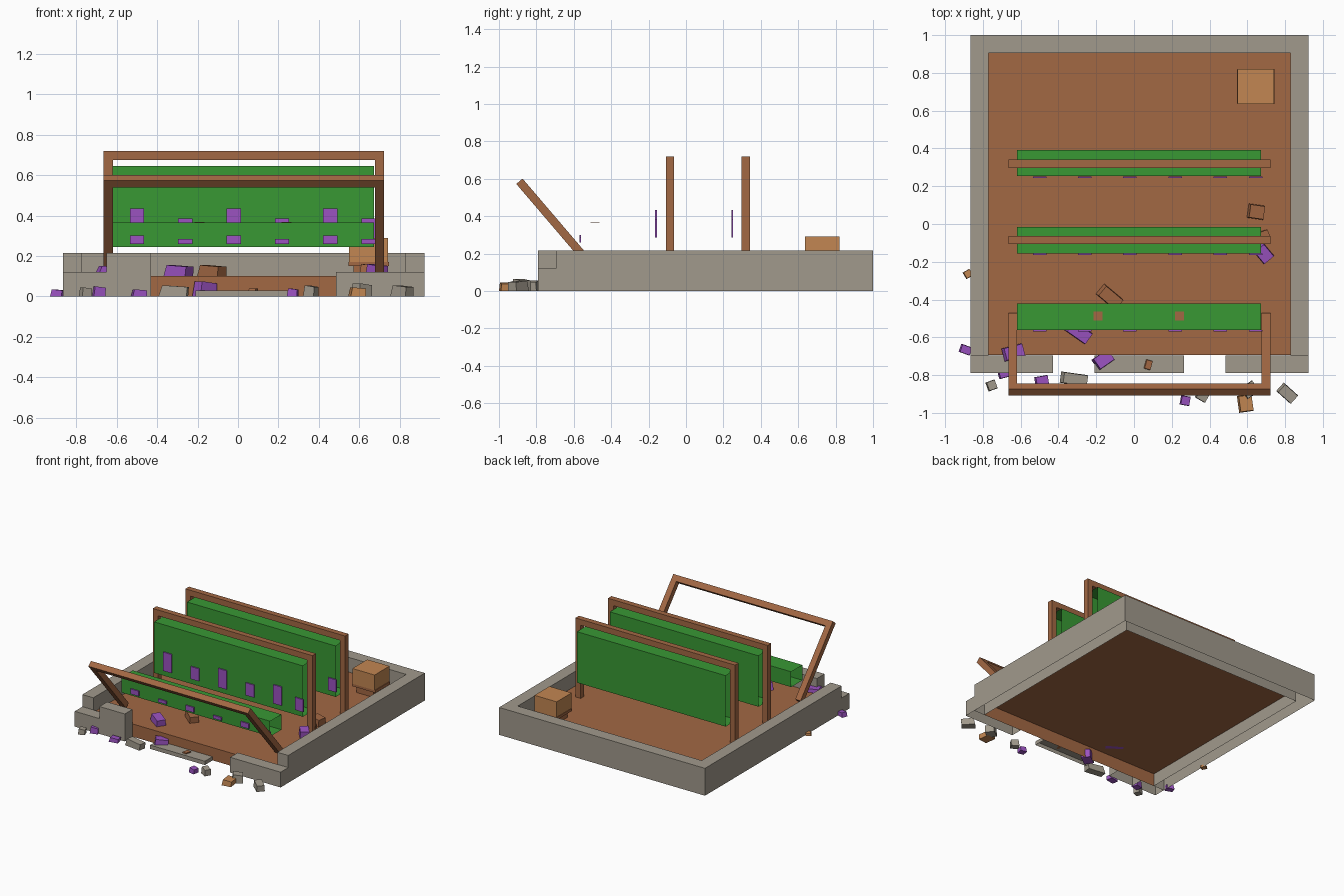
import bpy
import bmesh
import math
from mathutils import Matrix, Vector

cube = bpy.data.objects.get("Cube")
if cube:
    bpy.data.objects.remove(cube, do_unlink=True)


def material(name, rgb):
    m = bpy.data.materials.new(name)
    m.use_nodes = True
    m.diffuse_color = (*rgb, 1)
    m.node_tree.nodes["Principled BSDF"].inputs["Base Color"].default_value = (*rgb, 1)
    return m


STONE = material("stone grey", (0.355, 0.32, 0.262))
WOOD = material("brown wood", (0.365, 0.138, 0.057))
GREEN = material("leaf green", (0.04, 0.315, 0.034))
PURPLE = material("purple", (0.325, 0.085, 0.53))
TAN = material("light wood", (0.54, 0.24, 0.085))


def finish(name, bm, mat):
    mesh = bpy.data.meshes.new(name)
    bm.to_mesh(mesh)
    bm.free()
    mesh.materials.append(mat)
    obj = bpy.data.objects.new(name, mesh)
    bpy.context.collection.objects.link(obj)
    return obj


def add_box(bm, x, y, z):
    """Add a box to bm from (min, max) ranges."""
    size = [r[1] - r[0] for r in (x, y, z)]
    mid = Vector([(r[0] + r[1]) / 2 for r in (x, y, z)])
    mat = Matrix.Translation(mid) @ Matrix.Diagonal((*size, 1))
    return bmesh.ops.create_cube(bm, size=1, matrix=mat)["verts"]


def box(name, x, y, z, mat, drop=None):
    """Make a box; faces whose normal passes the drop rule are left out."""
    bm = bmesh.new()
    add_box(bm, x, y, z)
    if drop:
        bm.normal_update()
        gone = [f for f in bm.faces if drop(f.normal)]
        bmesh.ops.delete(bm, geom=gone, context='FACES_ONLY')
    return finish(name, bm, mat)


def is_bottom(n):
    return n.z < -0.9


# Hollow walls, open underneath: a U shape round the back and sides
LEFT, RIGHT, FRONT, BACK, TOP = -0.865, 0.923, -0.79, 1.0, 0.215
T = 0.095
FLOOR = 0.1
IN_L, IN_R, IN_F, IN_B = LEFT + T, RIGHT - T, FRONT + T, BACK - T
outline = [(LEFT, IN_F), (IN_L, IN_F), (IN_L, IN_B), (IN_R, IN_B),
           (IN_R, IN_F), (RIGHT, IN_F), (RIGHT, BACK), (LEFT, BACK)]
bm = bmesh.new()
cap = bm.faces.new([bm.verts.new((x, y, TOP)) for x, y in outline])
skirt = bmesh.ops.extrude_edge_only(bm, edges=list(cap.edges))["geom"]
for v in skirt:
    if isinstance(v, bmesh.types.BMVert):
        v.co.z = 0
bmesh.ops.recalc_face_normals(bm, faces=bm.faces)
finish("walls", bm, STONE)

# Broken front wall
front = (FRONT, IN_F)
for name, x, height in (
    ("front_wall_right_low", (LEFT, -0.65), 0.12),
    ("front_wall_tall", (-0.65, -0.43), TOP),
    ("front_wall_stub", (-0.21, 0.265), 0.03),
    ("front_wall_left_low", (0.485, RIGHT), 0.12),
):
    box(name, x, front, (0, height), STONE, is_bottom)

# Floor: a raised sheet with a front edge
box("floor", (IN_L, IN_R), (IN_F + 0.002, IN_B), (0, FLOOR), WOOD,
    lambda n: not (n.z > 0.9 or n.y < -0.9))


# Wooden frames: two posts and a top bar, foot at the object origin
def frame(name, y, z, tilt=0):
    bm = bmesh.new()
    x0, x1, w, h = -0.665, 0.722, 0.046, 0.62
    d = (-0.022, 0.022)
    add_box(bm, (x0, x0 + w), d, (0, h - w))
    add_box(bm, (x1 - w, x1), d, (0, h - w))
    add_box(bm, (x0, x1), d, (h - w, h))
    obj = finish(name, bm, WOOD)
    obj.location = (0, y, z)
    obj.rotation_euler.x = math.radians(tilt)


frame("rear_frame", 0.319, FLOOR)
frame("middle_frame", -0.085, FLOOR)
frame("fallen_frame", -0.488, 0.115, 40.5)


# Green panels are sleeves, open at both ends, with purple plates on the front
def panel(name, y, z0, z1, plate_z, tall, short):
    box(name, (-0.62, 0.672), (y, y + 0.14), (z0, z1), GREEN,
        lambda n: abs(n.x) > 0.9)
    bm = bmesh.new()
    for i, x in enumerate((-0.535, -0.296, -0.057, 0.182, 0.421, 0.61)):
        top = short if i % 2 else tall
        add_box(bm, (x, x + 0.071), (y - 0.0098, y - 0.0005),
                (plate_z, plate_z + top))
    finish(name + "_plates", bm, PURPLE)


panel("rear_panel", 0.253, 0.245, 0.645, 0.287, 0.147, 0.098)
panel("middle_panel", -0.155, 0.245, 0.645, 0.287, 0.147, 0.098)
panel("fallen_panel", -0.56, 0.245, 0.365, 0.26, 0.04, 0.025)

# Broken post ends, flush with the top of the fallen panel
for x in (-0.19, 0.24):
    box("post_stub", (x - 0.024, x + 0.024), (-0.511, -0.463), (0.363, 0.367), WOOD)

# Crate standing on a slatted base
box("crate", (0.549, 0.742), (0.635, 0.82), (0.17, 0.29), TAN)
box("crate_slat", (0.545, 0.747), (0.637, 0.818), (0.15, 0.17), WOOD)
box("crate_foot", (0.57, 0.72), (0.655, 0.80), (FLOOR, 0.15), WOOD)


# Rubble: leaning, slightly tapered blocks turned about z
def rubble(name, x, y, z, w, d, h, turn, mat):
    bm = bmesh.new()
    verts = add_box(bm, (-w / 2, w / 2), (-d / 2, d / 2), (0, h))
    for v in verts:
        if v.co.z > h / 2:
            v.co.x = v.co.x * 0.9 + 0.08 * w
            v.co.y *= 0.92
            v.co.z -= 0.15 * h * (v.co.x > 0)
    obj = finish(name, bm, mat)
    obj.location = (x, y, z)
    obj.rotation_euler.z = math.radians(turn)


for args in (
    (-0.755, -0.855, 0, 0.05, 0.05, 0.045, 20),
    (-0.32, -0.82, 0, 0.14, 0.06, 0.055, -8),
    (0.36, -0.91, 0, 0.06, 0.05, 0.055, -30),
    (0.81, -0.895, 0, 0.10, 0.06, 0.055, -42),
    (0.61, -0.88, 0, 0.08, 0.07, 0.065, 35),
):
    rubble("stone_rubble", *args, STONE)

for args in (
    (-0.893, -0.665, 0, 0.06, 0.045, 0.035, -20),
    (-0.69, -0.79, 0, 0.06, 0.05, 0.05, 15),
    (-0.64, -0.68, 0.12, 0.11, 0.07, 0.03, 15),
    (-0.49, -0.83, 0, 0.07, 0.05, 0.035, 10),
    (-0.165, -0.72, 0, 0.10, 0.07, 0.075, 35),
    (-0.295, -0.57, FLOOR, 0.13, 0.07, 0.055, -35),
    (0.27, -0.935, 0, 0.05, 0.05, 0.04, -10),
    (0.685, -0.155, FLOOR, 0.09, 0.07, 0.06, -50),
):
    rubble("purple_rubble", *args, PURPLE)

for args in (
    (0.645, 0.065, FLOOR, 0.085, 0.075, 0.06, -8),
    (0.69, -0.06, FLOOR, 0.05, 0.05, 0.06, 20),
    (-0.13, -0.385, FLOOR, 0.13, 0.07, 0.055, -40),
    (0.075, -0.745, 0.03, 0.035, 0.05, 0.01, -15),
):
    rubble("wood_rubble", *args, WOOD)

for args in (
    (0.588, -0.95, 0, 0.075, 0.09, 0.045, 8),
    (-0.88, -0.265, 0, 0.04, 0.04, 0.02, 30),
):
    rubble("crate_rubble", *args, TAN)
